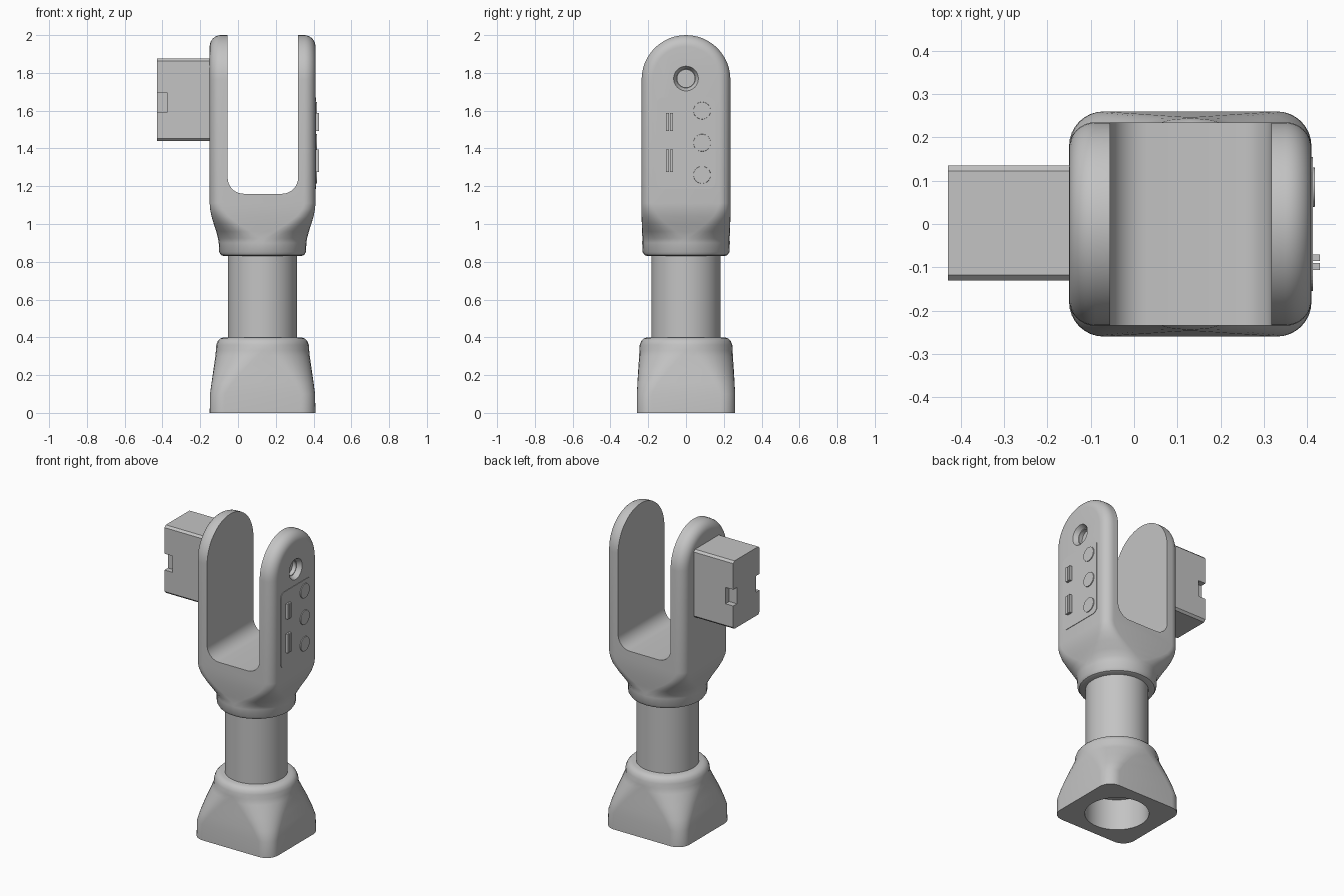
import bpy, bmesh, math
from mathutils import Matrix, Vector

if "Cube" in bpy.data.objects:
    bpy.data.objects.remove(bpy.data.objects["Cube"])

CX = 0.13      # axis of tube, base and fork
K = 8          # steps per rounded corner

grey = bpy.data.materials.new("plain_grey")
grey.diffuse_color = (0.55, 0.55, 0.55, 1)
grey.use_nodes = True
grey.node_tree.nodes["Principled BSDF"].inputs["Base Color"].default_value = grey.diffuse_color


def finish(bm, name):
    bmesh.ops.remove_doubles(bm, verts=bm.verts, dist=1e-5)
    bmesh.ops.recalc_face_normals(bm, faces=bm.faces)
    me = bpy.data.meshes.new(name)
    bm.to_mesh(me)
    bm.free()
    me.materials.append(grey)
    ob = bpy.data.objects.new(name, me)
    bpy.context.collection.objects.link(ob)
    return ob


def activate(ob):
    bpy.ops.object.select_all(action='DESELECT')
    ob.select_set(True)
    bpy.context.view_layer.objects.active = ob


def smooth(ob):
    activate(ob)
    bpy.ops.object.shade_smooth_by_angle(angle=math.radians(32))


def cut(ob, cutter):
    activate(ob)
    m = ob.modifiers.new("cut", 'BOOLEAN')
    m.operation, m.solver, m.object = 'DIFFERENCE', 'EXACT', cutter
    bpy.ops.object.modifier_apply(modifier=m.name)
    bpy.data.objects.remove(cutter)


def ring(hx, hy, r):
    """Rounded rectangle; becomes a circle when r equals both half sizes."""
    pts = []
    for c, (sx, sy) in enumerate([(-1, -1), (1, -1), (1, 1), (-1, 1)]):
        for i in range(K + 1):
            a = math.pi + (c + i / K) * math.pi / 2
            pts.append((CX + sx * (hx - r) + r * math.cos(a),
                        sy * (hy - r) + r * math.sin(a)))
    return pts


def loft(bm, sections):
    """Stack rounded rectangles given as (z, hx, hy, r)."""
    rings = [[bm.verts.new((x, y, z)) for x, y in ring(hx, hy, r)]
             for z, hx, hy, r in sections]
    n = len(rings[0])
    for a, b in zip(rings, rings[1:]):
        for i in range(n):
            j = (i + 1) % n
            bm.faces.new((a[i], a[j], b[j], b[i]))
    bm.faces.new(rings[0])
    return rings


def box(name, x0, x1, y0, y1, z0, z1):
    bm = bmesh.new()
    bmesh.ops.create_cube(bm, size=1)
    for v in bm.verts:
        v.co = Vector(((x0, x1)[v.co.x > 0], (y0, y1)[v.co.y > 0], (z0, z1)[v.co.z > 0]))
    return finish(bm, name)


def cylinder(name, r1, r2, depth, centre, axis='Z', seg=48):
    bm = bmesh.new()
    rot = Matrix.Rotation(math.pi / 2, 4, 'Y') if axis == 'X' else Matrix()
    bmesh.ops.create_cone(bm, cap_ends=True, segments=seg, radius1=r1, radius2=r2,
                          depth=depth, matrix=Matrix.Translation(centre) @ rot)
    return finish(bm, name)


def prism(name, pts, offset):
    bm = bmesh.new()
    f = bm.faces.new([bm.verts.new(p) for p in pts])
    ext = bmesh.ops.extrude_face_region(bm, geom=[f])
    bmesh.ops.translate(bm, vec=offset,
                        verts=[v for v in ext['geom'] if isinstance(v, bmesh.types.BMVert)])
    return finish(bm, name)


# Base: rounded square foot flowing into a round shoulder
bm = bmesh.new()
rings = loft(bm, [(0, .28, .26, .08), (.1, .278, .26, .08), (.16, .27, .257, .11),
                  (.23, .26, .253, .16), (.3, .25, .248, .22), (.33, .247, .247, .247),
                  (.36, .245, .245, .245), (.38, .237, .237, .237),
                  (.393, .225, .225, .225), (.4, .205, .205, .205)])
bm.faces.new(rings[-1])
base = finish(bm, "base")
cut(base, cylinder("base_socket_cutter", .187, .187, .4, (CX, 0, 0)))
smooth(base)

# Tube between base and fork
smooth(cylinder("tube", .183, .183, .5, (CX, 0, .62), seg=64))

# Fork: round collar lofted into a block, closed over by a half round top
bm = bmesh.new()
rings = loft(bm, [(.83, .205, .205, .205), (.836, .22, .22, .22), (.852, .23, .23, .23),
                  (.9, .232, .232, .232), (.925, .236, .231, .222), (.96, .245, .233, .18),
                  (1.0, .258, .234, .13), (1.04, .27, .235, .09), (1.08, .278, .235, .067),
                  (1.11, .28, .235, .06)])
top = rings[-1]
n = len(top) // 2
paths = []
for i in range(n):
    x, R = top[i].co.x, -top[i].co.y
    arch = [bm.verts.new((x, -R * math.cos(t * math.pi / 24), 1.765 + R * math.sin(t * math.pi / 24)))
            for t in range(25)]
    paths.append([top[i]] + arch + [top[2 * n - 1 - i]])
for a, b in zip(paths, paths[1:]):
    for i in range(len(a) - 1):
        bm.faces.new((a[i], a[i + 1], b[i + 1], b[i]))
bm.faces.new(paths[0])
bm.faces.new(paths[-1])
fork = finish(bm, "fork")

# Slot between the arms, with rounded lower corners
L, Rt, Bt, r = -.055, .318, 1.16, .085
slot = [(L, -.5, 2.2)]
for cx, start in ((L + r, math.pi), (Rt - r, 1.5 * math.pi)):
    for i in range(9):
        a = start + i * math.pi / 16
        slot.append((cx + r * math.cos(a), -.5, Bt + r + r * math.sin(a)))
slot.append((Rt, -.5, 2.2))
cut(fork, prism("slot_cutter", slot, (0, 1, 0)))

# Stepped blind hole on the right arm
cut(fork, cylinder("hole_cutter", .05, .066, .03, (.396, 0, 1.77), 'X'))
cut(fork, cylinder("bore_cutter", .046, .046, .06, (.385, 0, 1.77), 'X'))
smooth(fork)

# Control panel plate
py, z0, z1, pr = .155, 1.185, 1.67, .035
outline = []
for c, (y, z) in enumerate([(py - pr, z1 - pr), (pr - py, z1 - pr),
                            (pr - py, z0 + pr), (py - pr, z0 + pr)]):
    for i in range(7):
        a = (c + i / 6) * math.pi / 2
        outline.append((.405, y + pr * math.cos(a), z + pr * math.sin(a)))
prism("control_panel", outline, (.008, 0, 0))

# Round buttons
for i, z in enumerate((1.6, 1.43, 1.26)):
    smooth(cylinder(f"button_{i + 1}", .048, .045, .018, (.409, .085, z), 'X', 32))

# Sockets made of paired rails
for i, (z, h) in enumerate(((1.54, .048), (1.335, .06))):
    for side, y in (("front", -.098), ("back", -.078)):
        box(f"socket_{i + 1}_{side}_rail", .4, .43, y - .008, y + .008, z - h, z + h)

# Side block with softened long edges and two notches on its outer corners
bm = bmesh.new()
bmesh.ops.create_cube(bm, size=1)
for v in bm.verts:
    v.co = Vector((-.29 + .28 * v.co.x, .002 + .266 * v.co.y, 1.657 + .436 * v.co.z))
long_edges = [e for e in bm.edges if abs(e.verts[0].co.x - e.verts[1].co.x) > .1]
bmesh.ops.bevel(bm, geom=long_edges, offset=.013, segments=1, affect='EDGES')
block = finish(bm, "side_block")
for s in (-1, 1):
    ys = sorted((s * .097, s * .3))
    cut(block, box("notch_cutter", -.6, -.375, ys[0], ys[1], 1.59, 1.695))
